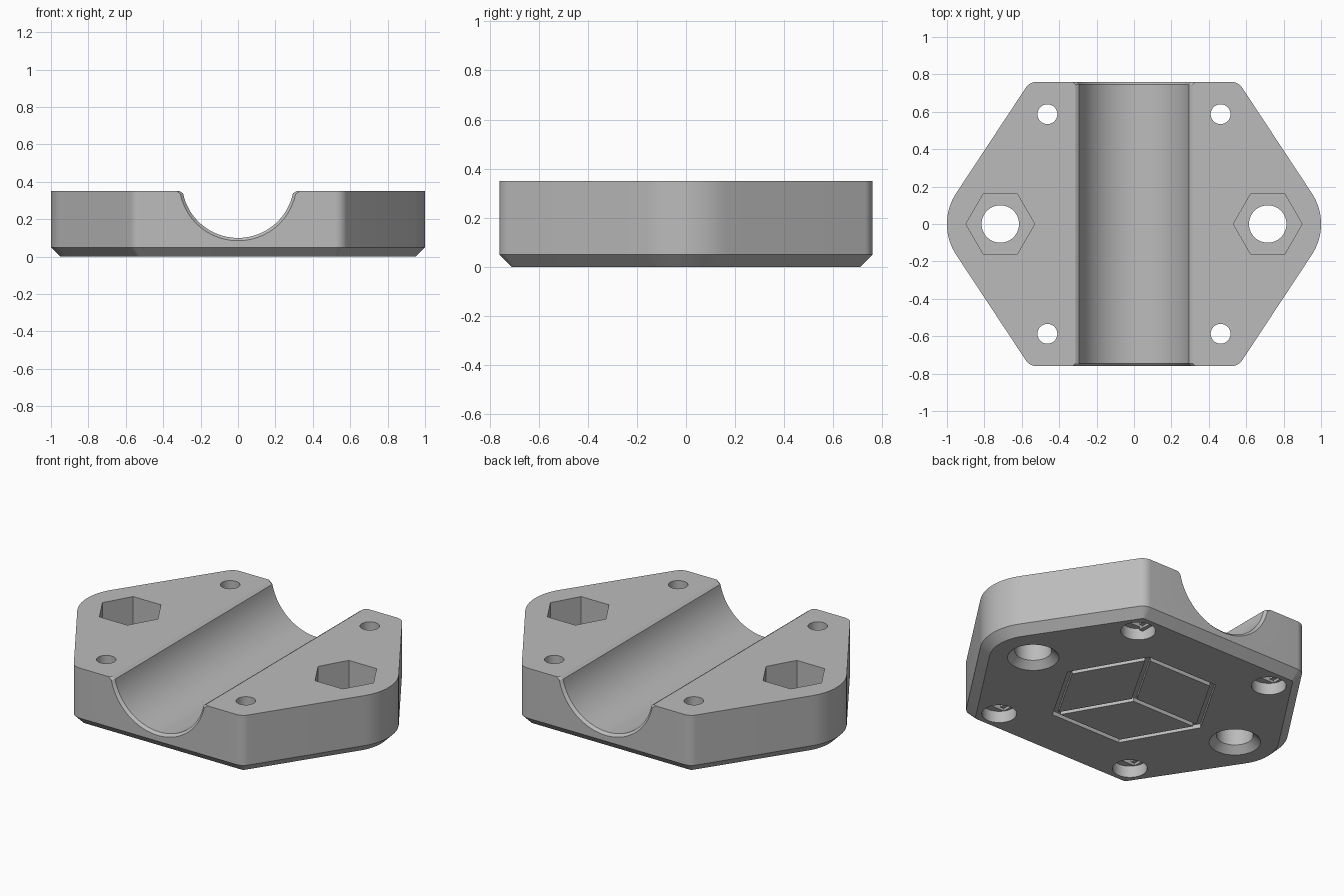
import bpy, bmesh
from math import sin, cos, pi, radians, atan2, hypot, asin
from mathutils import Vector

if "Cube" in bpy.data.objects:
    bpy.data.objects.remove(bpy.data.objects["Cube"])

H, CHAMFER = 0.35, 0.05

grey = bpy.data.materials.new("plain grey")
grey.use_nodes = True
colour = (0.5, 0.5, 0.5, 1)
grey.diffuse_color = colour
grey.node_tree.nodes["Principled BSDF"].inputs["Base Color"].default_value = colour


def loft(name, rings):
    """Closed solid through rings of equal point count."""
    bm = bmesh.new()
    loops = [[bm.verts.new(p) for p in ring] for ring in rings]
    n = len(loops[0])
    for a, b in zip(loops, loops[1:]):
        for i in range(n):
            j = (i + 1) % n
            bm.faces.new((a[i], a[j], b[j], b[i]))
    bm.faces.new(loops[0][::-1])
    bm.faces.new(loops[-1])
    bmesh.ops.recalc_face_normals(bm, faces=bm.faces)
    mesh = bpy.data.meshes.new(name)
    bm.to_mesh(mesh)
    bm.free()
    mesh.materials.append(grey)
    obj = bpy.data.objects.new(name, mesh)
    bpy.context.collection.objects.link(obj)
    return obj


def arc(cx, cy, r, start, end, steps):
    return [(cx + r * cos(start + (end - start) * i / steps),
             cy + r * sin(start + (end - start) * i / steps)) for i in range(steps + 1)]


def at_height(points, z):
    return [(x, y, z) for x, y in points]


def round_ring(x, y, r, z, sides=48, turn=0.0):
    return [(x + r * cos(turn + 2 * pi * i / sides),
             y + r * sin(turn + 2 * pi * i / sides), z) for i in range(sides)]


def bar_ring(a, b, half_width, z, extend=0.0):
    a, b = Vector(a), Vector(b)
    d = (b - a).normalized()
    side = Vector((-d.y, d.x)) * half_width
    a, b = a - d * extend, b + d * extend
    return at_height([tuple(p) for p in (a + side, a - side, b - side, b + side)], z)


# Outline: large rounded tips at the sides, small rounded corners at the ends
TIP_X, TIP_R, COR_X, COR_Y, COR_R = 0.70, 0.30, 0.52, 0.69, 0.07


def outline(inset):
    dx, dy = COR_X - TIP_X, COR_Y
    lean = atan2(dy, dx) - pi / 2 + asin((TIP_R - COR_R) / hypot(dx, dy))
    tip, cor = TIP_R - inset, COR_R - inset
    right = arc(COR_X, -COR_Y, cor, -pi / 2, -lean, 8)
    right += arc(TIP_X, 0, tip, -lean, lean, 24)
    right += arc(COR_X, COR_Y, cor, lean, pi / 2, 8)
    return right + [(-x, -y) for x, y in right]


body = loft("clamp_body", [at_height(outline(CHAMFER), 0),
                           at_height(outline(0), CHAMFER),
                           at_height(outline(0), H)])


def cut(rings):
    cutter = loft("cutter", rings)
    cutter.hide_render = True
    mod = body.modifiers.new("cut", "BOOLEAN")
    mod.operation, mod.solver, mod.object = "DIFFERENCE", "EXACT", cutter
    bpy.context.view_layer.objects.active = body
    bpy.ops.object.modifier_apply(modifier=mod.name)
    mesh = cutter.data
    bpy.data.objects.remove(cutter)
    bpy.data.meshes.remove(mesh)


# Round channel along y, with bevelled rims
def channel_ring(y, grow):
    start = pi + radians(12)
    pts = arc(0, 0.40, 0.30 + grow, start, 3 * pi - start, 48)
    rim = 0.312 + grow
    pts = [(-rim - 0.05, H + 0.05), (-rim, H)] + pts + [(rim, H), (rim + 0.05, H + 0.05)]
    return [(x, y, z) for x, z in pts]


END, OVER = 0.745, 0.055
cut([channel_ring(-END - OVER, OVER), channel_ring(-END, 0),
     channel_ring(END, 0), channel_ring(END + OVER, OVER)])

# Bolt holes with hexagonal nut pockets above and countersinks below
for x in (-0.715, 0.715):
    cut([round_ring(x, 0, 0.184, 0.15, 6), round_ring(x, 0, 0.184, H + 0.1, 6)])
    cut([round_ring(x, 0, r, z) for r, z in
         ((0.16, -0.02), (0.10, 0.04), (0.10, H + 0.1))])

# Corner screw holes with stepped counterbores below
for x in (-0.463, 0.463):
    for y in (-0.587, 0.587):
        r = 0.053
        cut([round_ring(x, y, r, -0.1, 32), round_ring(x, y, r, H + 0.1, 32)])
        cut([round_ring(x, y, 0.095, -0.1, 32), round_ring(x, y, 0.095, 0.07, 32)])
        cut([bar_ring((x - 0.077, y), (x + 0.077, y), r, z) for z in (0.05, 0.085)])
        cut([bar_ring((x - r, y), (x + r, y), r, z) for z in (0.05, 0.10)])

# Shallow underside grooves: a hexagon split into three rhombs
corners = [(0.455 * cos(i * pi / 3), 0.455 * sin(i * pi / 3)) for i in range(6)]
grooves = [(corners[i], corners[(i + 1) % 6]) for i in range(6)]
grooves += [((0, 0), corners[i]) for i in (1, 3, 5)]
for a, b in grooves:
    cut([bar_ring(a, b, 0.014, z, 0.008) for z in (-0.05, 0.025)])

# Smooth curved walls, crisp edges
bpy.ops.object.select_all(action="DESELECT")
body.select_set(True)
bpy.context.view_layer.objects.active = body
bpy.ops.object.shade_smooth_by_angle(angle=radians(25))
